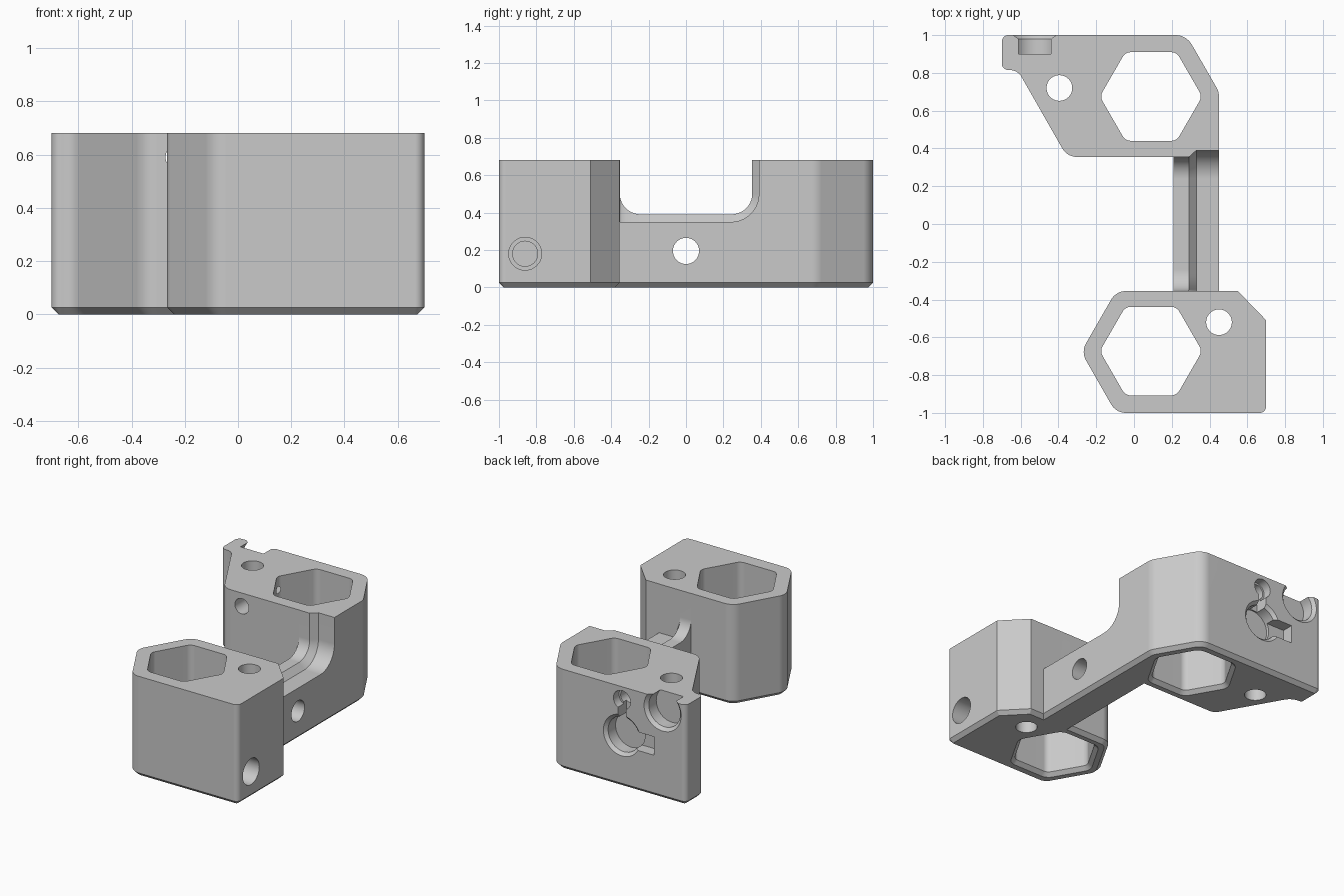
import bpy, bmesh, math
from mathutils import Vector

cube = bpy.data.objects.get("Cube")
if cube:
    bpy.data.objects.remove(cube)

HEIGHT, CHAMFER = 0.68, 0.025

grey = bpy.data.materials.new("plain grey")
grey.use_nodes = True
grey.diffuse_color = (0.59, 0.59, 0.59, 1)
grey.node_tree.nodes["Principled BSDF"].inputs["Base Color"].default_value = grey.diffuse_color


def rounded(corners, steps=8):
    """Outline from (x, y, radius) corners, each radius turned into an arc."""
    pts = []
    for i, (x, y, r) in enumerate(corners):
        p = Vector((x, y))
        if r == 0:
            pts.append(p)
            continue
        a = (Vector(corners[i - 1][:2]) - p).normalized()
        b = (Vector(corners[(i + 1) % len(corners)][:2]) - p).normalized()
        half = a.angle(b) / 2
        centre = p + (a + b).normalized() * (r / math.sin(half))
        start = p + a * (r / math.tan(half)) - centre
        end = p + b * (r / math.tan(half)) - centre
        turn = start.angle(end)
        for k in range(steps + 1):
            t = k / steps
            pts.append(centre + (start * math.sin((1 - t) * turn)
                                 + end * math.sin(t * turn)) / math.sin(turn))
    return pts


def inset(pts, d):
    """Move a counter-clockwise outline inwards by d."""
    out = []
    for i, p in enumerate(pts):
        e1 = (p - pts[i - 1]).normalized()
        e2 = (pts[(i + 1) % len(pts)] - p).normalized()
        n1, n2 = Vector((-e1.y, e1.x)), Vector((-e2.y, e2.x))
        out.append(p + (n1 + n2) * (d / (1 + n1.dot(n2))))
    return out


def loft(name, rings):
    """Closed solid through rings of equal point count, facing outwards."""
    bm = bmesh.new()
    rows = [[bm.verts.new(p) for p in ring] for ring in rings]
    n = len(rows[0])
    for low, high in zip(rows, rows[1:]):
        for i in range(n):
            j = (i + 1) % n
            bm.faces.new((low[i], low[j], high[j], high[i]))
    bm.faces.new(rows[0][::-1])
    bm.faces.new(rows[-1])
    bm.normal_update()
    if bm.calc_volume(signed=True) < 0:
        bmesh.ops.reverse_faces(bm, faces=bm.faces[:])
    mesh = bpy.data.meshes.new(name)
    bm.to_mesh(mesh)
    bm.free()
    mesh.materials.append(grey)
    obj = bpy.data.objects.new(name, mesh)
    bpy.context.collection.objects.link(obj)
    return obj


def flat(pts, z):
    return [(p.x, p.y, z) for p in pts]


def bore(axis, a, b, profile, segments=40):
    """Turned cutter: profile is (position along axis, radius); a, b locate the centre."""
    rings = []
    for pos, r in profile:
        ring = []
        for k in range(segments):
            t = 2 * math.pi * k / segments
            c = [a + r * math.cos(t), b + r * math.sin(t)]
            c.insert("xyz".index(axis), pos)
            ring.append(c)
        rings.append(ring)
    return loft("bore_cutter", rings)


def block(x0, x1, y0, y1, z0, z1):
    return loft("slot_cutter", [[(x0, y0, z), (x1, y0, z), (x1, y1, z), (x0, y1, z)]
                                for z in (z0, z1)])


# Bracket body: two blocks joined by a narrow bridge
outline = rounded([
    (-0.70, 1.0, 0.035), (-0.70, 0.815, 0.035), (-0.616, 0.815, 0.07),
    (-0.354, 0.355, 0.09), (0.21, 0.355, 0), (0.21, -0.355, 0),
    (-0.095, -0.355, 0.09), (-0.28, -0.677, 0.09), (-0.095, -1.0, 0.09),
    (0.70, -1.0, 0.035), (0.70, -0.51, 0), (0.55, -0.355, 0),
    (0.45, -0.355, 0), (0.45, 0.70, 0.1), (0.277, 1.0, 0.1)])
body = loft("bracket_body", [flat(inset(outline, CHAMFER), 0),
                             flat(outline, CHAMFER), flat(outline, HEIGHT)])
cutters = []

# Gap above the bridge, lower and longer on its outer side
inner, outer = [(0.354, 0.9)], [(0.39, 0.9)]
STEPS = 10
for k in range(STEPS + 1):
    t = math.pi / 2 * k / STEPS
    c, s = math.cos(t), math.sin(t)
    inner.append((0.24 + 0.114 * c, 0.50 - 0.11 * s))
    outer.append((0.24 + 0.15 * c, 0.50 - 0.15 * s))
for k in range(STEPS + 1):
    t = math.pi / 2 * k / STEPS
    c, s = math.cos(t), math.sin(t)
    inner.append((-0.24 - 0.114 * s, 0.50 - 0.11 * c))
    outer.append((-0.24 - 0.114 * s, 0.35))
inner.append((-0.354, 0.9))
outer.append((-0.354, 0.9))
cutters.append(loft("gap_cutter", [[(x, y, z) for y, z in side] for x, side in
                                   ((0.1, inner), (0.29, inner), (0.33, outer), (0.6, outer))]))

# Hexagonal wells, flared at the bottom
for cy in (0.675, -0.673):
    hexagon = rounded([(0.09 + 0.271 * math.cos(math.radians(a)),
                        cy + 0.271 * math.sin(math.radians(a)), 0.05)
                       for a in range(0, 360, 60)], 5)
    cutters.append(loft("hex_cutter", [flat(inset(hexagon, -0.035), -0.01),
                                       flat(hexagon, CHAMFER), flat(hexagon, 0.8)]))

# Upright screw holes
for x, y in ((-0.395, 0.72), (0.45, -0.52)):
    cutters.append(bore("z", x, y, [(-0.1, 0.068), (0.8, 0.068)]))

# Cross hole through the bridge, and stepped hole in the side of the front block
cutters.append(bore("x", 0, 0.195, [(0.1, 0.07), (0.6, 0.07)]))
cutters.append(bore("x", -0.86, 0.18, [(0.33, 0.067), (0.45, 0.067), (0.45, 0.088), (0.8, 0.088)]))

# Round pockets in the back face with countersunk rims
for x, z in ((-0.525, 0.60), (-0.22, 0.35)):
    cutters.append(bore("y", x, z, [(0.90, 0.118), (0.98, 0.118), (1.01, 0.15)]))

# Small through hole, keyhole slot and side recess in the back face
cutters.append(bore("y", -0.22, 0.59, [(0.2, 0.052), (0.94, 0.052), (0.94, 0.064), (1.1, 0.064)]))
cutters.append(block(-0.25, -0.19, 0.91, 1.1, 0.40, 0.58))
cutters.append(block(-0.46, -0.24, 0.92, 1.1, 0.28, 0.405))

# Cut everything and tidy up
bpy.context.view_layer.objects.active = body
for cutter in cutters:
    mod = body.modifiers.new("cut", "BOOLEAN")
    mod.operation = "DIFFERENCE"
    mod.solver = "EXACT"
    mod.object = cutter
    bpy.ops.object.modifier_apply(modifier=mod.name)
    bpy.data.objects.remove(cutter)

for obj in bpy.context.selected_objects:
    obj.select_set(False)
body.select_set(True)
bpy.ops.object.shade_smooth_by_angle(angle=math.radians(30))
soft = body.modifiers.new("even shading", "WEIGHTED_NORMAL")
soft.keep_sharp = True
